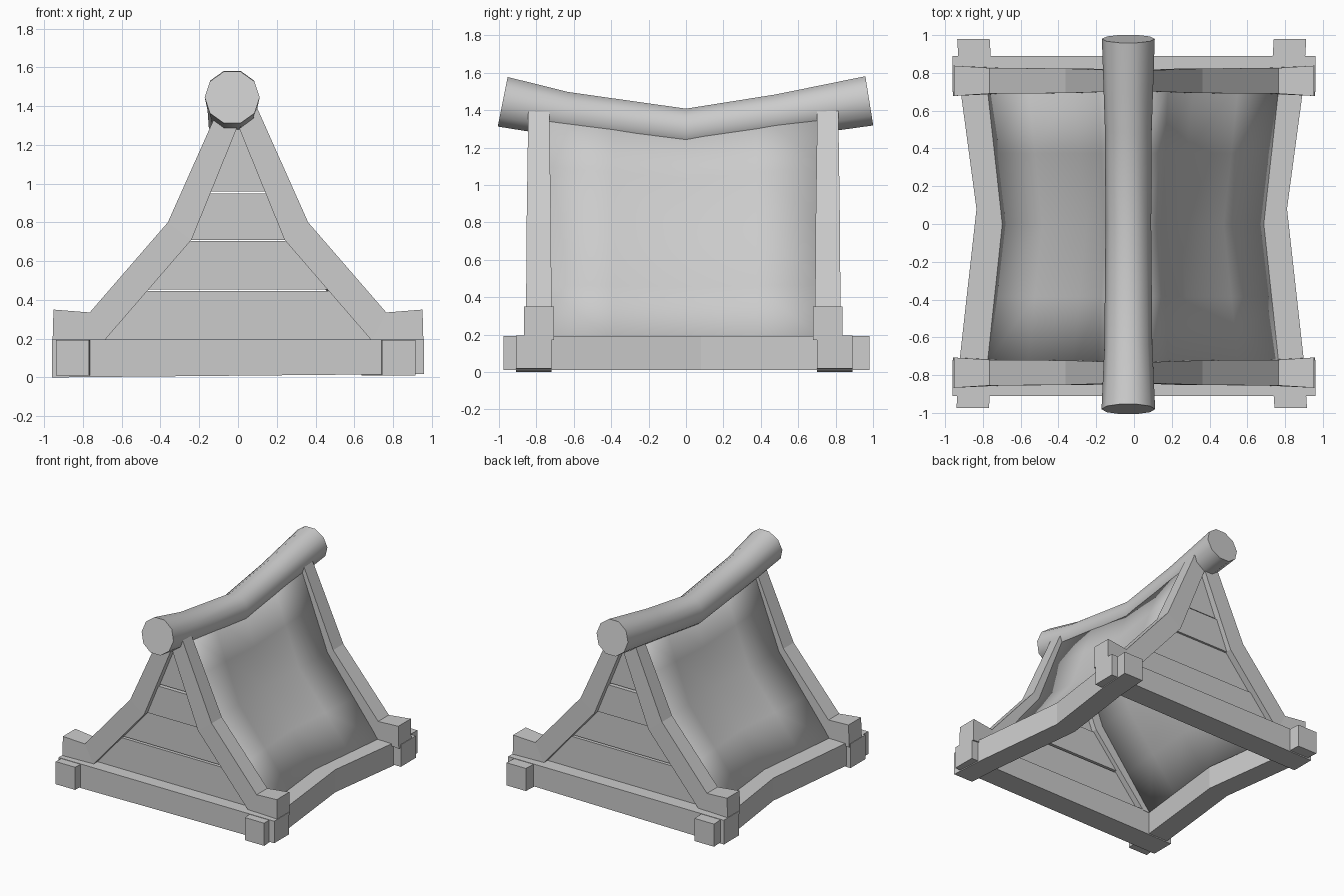
import bpy, bmesh, math
from mathutils import Vector

if "Cube" in bpy.data.objects:
    bpy.data.objects.remove(bpy.data.objects["Cube"])


def finish(name, verts, faces, smooth=False):
    me = bpy.data.meshes.new(name)
    me.from_pydata([tuple(v) for v in verts], [], faces)
    bm = bmesh.new()
    bm.from_mesh(me)
    bmesh.ops.recalc_face_normals(bm, faces=bm.faces)
    bm.to_mesh(me)
    bm.free()
    ob = bpy.data.objects.new(name, me)
    bpy.context.collection.objects.link(ob)
    if smooth:
        bpy.ops.object.select_all(action='DESELECT')
        bpy.context.view_layer.objects.active = ob
        ob.select_set(True)
        bpy.ops.object.shade_smooth_by_angle(angle=math.radians(50))
    return ob


def loft(name, rings, smooth=False):
    """Skin a list of equal closed rings and cap both ends."""
    n = len(rings[0])
    verts = [v for r in rings for v in r]
    faces = [(i * n + j, i * n + (j + 1) % n, (i + 1) * n + (j + 1) % n, (i + 1) * n + j)
             for i in range(len(rings) - 1) for j in range(n)]
    faces += [tuple(range(n))[::-1], tuple(range(len(verts) - n, len(verts)))]
    return finish(name, verts, faces, smooth)


def box_ring(axis_pts):
    return [Vector(p) for p in axis_pts]


# Sagging ridge log: y, z, radius, slope
rings = []
for y, z, r, s in [(-.98, 1.445, .142, -.2), (-.65, 1.378, .127, -.17), (0, 1.293, .121, 0),
                   (.5, 1.368, .124, .16), (.98, 1.45, .14, .16)]:
    v = Vector((0, -s, 1)).normalized()
    ring = []
    for k in range(10):
        a = 2 * math.pi * k / 10
        ring.append(Vector((-.03, y, z)) + Vector((1, 0, 0)) * r * math.cos(a) + v * r * math.sin(a))
    rings.append(ring)
loft("ridge_log", rings, True)

# Base beams across the front and back
for name, y in (("front", -.815), ("back", .795)):
    loft(name + "_base_beam", [[Vector((x, y + dy, z)) for dy, z in
         ((-.095, b), (.095, b), (.095, .195), (-.095, .195))]
         for x, b in ((-.96, .0), (.96, .018))])

# Bowed side base beams
for name, s in (("right", 1), ("left", -1)):
    loft(name + "_base_beam", [[Vector((s * (x + d) - .012, y, z)) for d, z in
         ((-.086, .01), (.086, .01), (.086, .192), (-.086, .192))]
         for x, y in ((.842, -.975), (.825, -.72), (.736, .08), (.822, .72), (.838, .98))])

# Bent rafters: paired outer and inner points with half thickness
RAFTER = [((.09, 1.41), (0, 1.30), .056), ((.362, .8), (.24, .71), .065),
          ((.765, .335), (.69, .19), .068), ((.952, .35), (.957, .17), .08)]
for end, y in (("front", -.787), ("back", .758)):
    for side, s in (("right", 1), ("left", -1)):
        loft(f"{end}_{side}_rafter", [[Vector((s * p[0], y + d, p[1])) for p, d in
             ((o, -t), (o, t), (i, t), (i, -t))] for o, i, t in RAFTER])


# Gable planks between the rafters
def half_width(z):
    if z > .71:
        return .24 * (1.3 - z) / .59 + .05
    return .24 + .45 * (.71 - z) / .52 + .05


for end, y, s in (("front", -.775, -1), ("back", .748, 1)):
    for n, (a, b, off) in enumerate(((.15, .446, .012), (.454, .704, 0),
                                     (.708, .948, .012), (.96, 1.3, 0))):
        zs = (a, b)
        loft(f"{end}_gable_plank_{n + 1}", [[Vector((x, y + s * off + dy, z)) for x, dy in
             ((-half_width(z), -.02), (half_width(z), -.02),
              (half_width(z), .02), (-half_width(z), .02))] for z in zs])

# Sagging roof sheets
SECTIONS = [(-.77, ((.055, 1.43), (.32, .77), (.80, .16))),
            (0, ((.05, 1.33), (.25, .74), (.71, .17))),
            (.75, ((.055, 1.43), (.32, .77), (.80, .16)))]
for side, s in (("right", 1), ("left", -1)):
    verts = [(s * x - .005, y, z) for y, prof in SECTIONS for x, z in prof]
    faces = [(i * 3 + j, i * 3 + j + 1, i * 3 + j + 4, i * 3 + j + 3)
             for i in range(2) for j in range(2)]
    if s < 0:
        faces = [f[::-1] for f in faces]
    me = bpy.data.meshes.new(side + "_roof_sheet")
    me.from_pydata(verts, [], [f[::1] for f in faces])
    # Make the outside face upwards
    if me.polygons[0].normal.z < 0:
        me.flip_normals()
    for p in me.polygons:
        p.use_smooth = True
    ob = bpy.data.objects.new(side + "_roof_sheet", me)
    bpy.context.collection.objects.link(ob)
    m = ob.modifiers.new("thickness", 'SOLIDIFY')
    m.thickness = .02
    m.offset = -1
    sub = ob.modifiers.new("curve", 'SUBSURF')
    sub.subdivision_type = 'SIMPLE'
    sub.levels = sub.render_levels = 1
